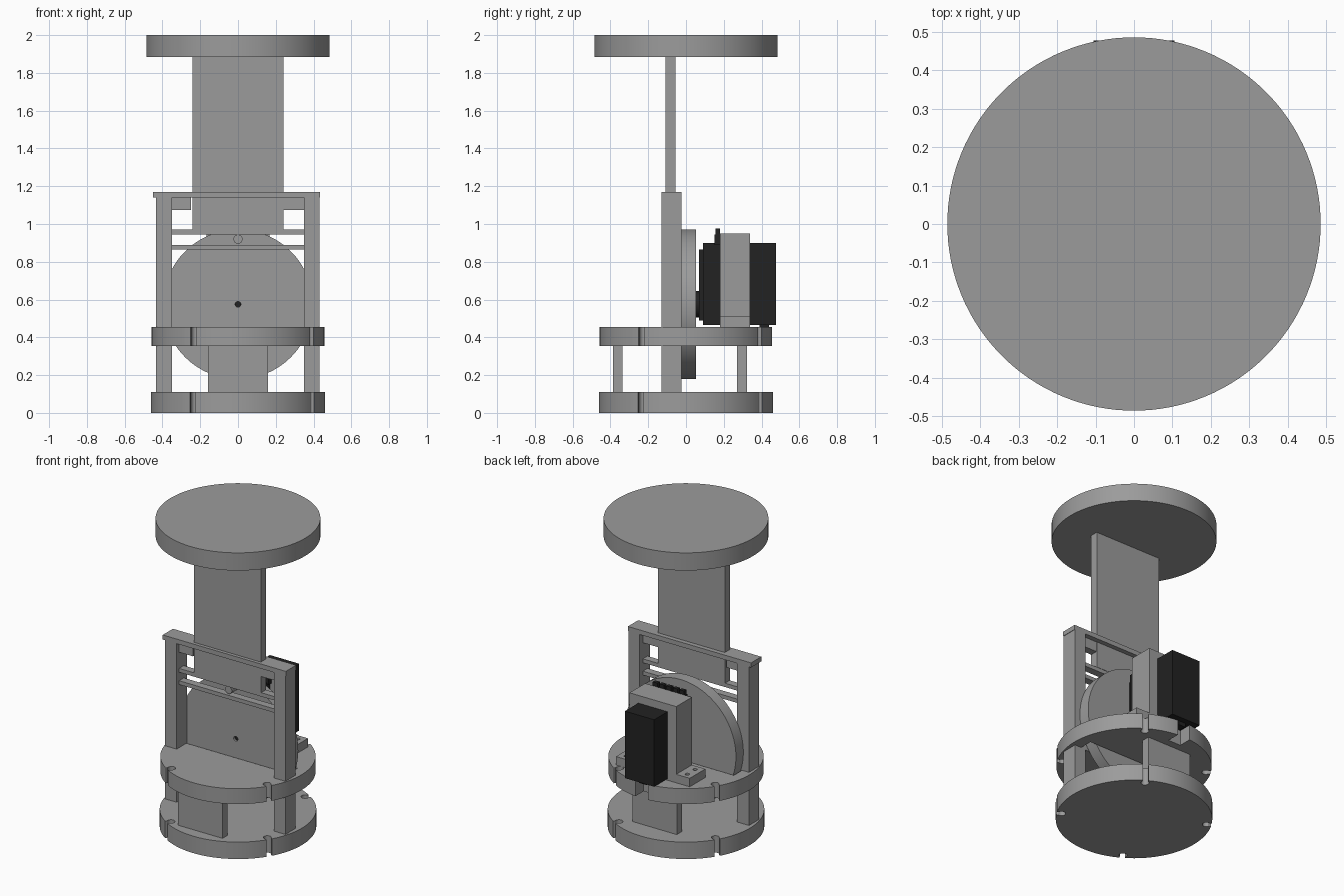
import bpy, bmesh, math
from mathutils import Matrix, Vector

if "Cube" in bpy.data.objects:
    bpy.data.objects.remove(bpy.data.objects["Cube"])


def material(name, value):
    m = bpy.data.materials.new(name)
    m.diffuse_color = (value, value, value, 1)
    m.use_nodes = True
    m.node_tree.nodes["Principled BSDF"].inputs["Base Color"].default_value = m.diffuse_color
    return m


GREY = material("mid grey", 0.33)
BLACK = material("matte black", 0.016)


def finish(name, bm, mat):
    mesh = bpy.data.meshes.new(name)
    bmesh.ops.recalc_face_normals(bm, faces=bm.faces)
    bm.to_mesh(mesh)
    bm.free()
    mesh.materials.append(mat)
    mesh.shade_smooth()
    mesh.set_sharp_from_angle(angle=math.radians(30))
    ob = bpy.data.objects.new(name, mesh)
    bpy.context.collection.objects.link(ob)
    return ob


def box(name, x, y, z, mat=GREY):
    """Box from (low, high) ranges on each axis."""
    bm = bmesh.new()
    bmesh.ops.create_cube(bm, size=1)
    for v in bm.verts:
        v.co = Vector([r[0] + (c + 0.5) * (r[1] - r[0]) for c, r in zip(v.co, (x, y, z))])
    return finish(name, bm, mat)


def cylinder(name, centre, radius, length, axis="Z", mat=GREY, sides=96):
    bm = bmesh.new()
    rot = Matrix.Rotation(math.pi / 2, 4, "X") if axis == "Y" else Matrix()
    bmesh.ops.create_cone(bm, cap_ends=True, segments=sides, radius1=radius, radius2=radius,
                          depth=length, matrix=Matrix.Translation(centre) @ rot)
    return finish(name, bm, mat)


def cut(ob, cutter):
    """Subtract the cutter, apply the result and discard the cutter."""
    cutter.hide_render = True
    mod = ob.modifiers.new("cut", "BOOLEAN")
    mod.operation, mod.solver, mod.object = "DIFFERENCE", "EXACT", cutter
    bpy.context.view_layer.update()
    deps = bpy.context.evaluated_depsgraph_get()
    mesh = bpy.data.meshes.new_from_object(ob.evaluated_get(deps))
    ob.modifiers.clear()
    ob.data = mesh
    bpy.data.objects.remove(cutter)
    mesh.shade_smooth()
    mesh.set_sharp_from_angle(angle=math.radians(30))


def notched_disc(name, radius, z0, z1):
    """Disc with four keyhole notches in the rim."""
    half, hole, inset = 0.017, 0.024, 0.03
    step = math.asin(half / radius)
    neck = math.asin(half / hole)
    pts = []
    for k in range(4):
        a = math.radians(-31.4 + 90 * k)
        c = Vector((math.cos(a), math.sin(a))) * (radius - inset)
        pts.append(Vector((math.cos(a - step), math.sin(a - step))) * radius)
        for i in range(17):
            t = a - neck - (2 * math.pi - 2 * neck) * i / 16
            pts.append(c + Vector((math.cos(t), math.sin(t))) * hole)
        for i in range(25):
            t = a + step + (math.pi / 2 - 2 * step) * i / 25
            pts.append(Vector((math.cos(t), math.sin(t))) * radius)
    bm = bmesh.new()
    face = bm.faces.new([bm.verts.new((p.x, p.y, z0)) for p in pts])
    ext = bmesh.ops.extrude_face_region(bm, geom=[face])["geom"]
    bmesh.ops.translate(bm, vec=(0, 0, z1 - z0),
                        verts=[g for g in ext if isinstance(g, bmesh.types.BMVert)])
    return finish(name, bm, GREY)


# Base and middle deck, with a wheel slot and a rear cable cut in the deck
notched_disc("base_disc", 0.461, 0, 0.11)
deck = notched_disc("middle_deck", 0.457, 0.355, 0.455)
cut(deck, box("wheel_slot_cutter", (-0.385, 0.385), (-0.03, 0.06), (0.3, 0.5)))
cut(deck, box("cable_cutter", (-0.045, 0.045), (0.37, 0.6), (0.3, 0.5)))

# Panels holding the deck above the base
box("front_support_panel", (-0.16, 0.16), (-0.387, -0.335), (0.11, 0.355))
box("rear_support_panel", (-0.16, 0.16), (0.27, 0.323), (0.11, 0.355))

# Guide frame
box("left_post", (-0.435, -0.35), (-0.13, -0.025), (0.11, 1.14))
box("right_post", (0.35, 0.432), (-0.13, -0.025), (0.11, 1.14))
top_bar = box("frame_top_bar", (-0.45, 0.435), (-0.13, -0.025), (1.14, 1.17))
cut(top_bar, box("neck_slot_cutter", (-0.24, 0.24), (-0.108, -0.055), (1.1, 1.2)))
for label, z in (("lower", 0.865), ("upper", 0.945)):
    box(label + "_cross_bar", (-0.35, 0.35), (-0.105, -0.057), (z, z + 0.025))
for label, x in (("left", (-0.35, -0.25)), ("right", (0.24, 0.35))):
    box(label + "_corner_block", x, (-0.105, -0.057), (1.075, 1.14))

# Sliding neck and top platform
box("neck_plate", (-0.24, 0.24), (-0.108, -0.055), (0.97, 1.885))
cylinder("top_platform", (0, 0, 1.9425), 0.485, 0.115, sides=128)

# Drive wheel with crank pin and shaft
wheel = cylinder("drive_wheel", (0, 0.015, 0.575), 0.396, 0.076, "Y", sides=128)
cut(wheel, cylinder("bore_cutter", (0, 0.015, 0.575), 0.015, 0.2, "Y", sides=24))
cylinder("crank_pin", (0, -0.06, 0.92), 0.024, 0.075, "Y", sides=32)
cylinder("motor_shaft", (0, 0.035, 0.575), 0.0148, 0.09, "Y", BLACK, 24)
cylinder("motor_hub", (0, 0.065, 0.575), 0.07, 0.024, "Y", BLACK, 48)

# Motor: gearbox in front of the bracket, body behind it
box("gearbox_face", (-0.09, 0.09), (0.068, 0.092), (0.49, 0.865), BLACK)
box("gearbox", (-0.105, 0.105), (0.09, 0.18), (0.465, 0.9), BLACK)
box("motor_body", (-0.105, 0.105), (0.34, 0.477), (0.465, 0.9), BLACK)
box("motor_cable", (-0.025, 0.025), (0.39, 0.44), (0.44, 0.465), BLACK)
box("terminal_strip", (-0.115, 0.115), (0.15, 0.18), (0.89, 0.945), BLACK)
for i in range(5):
    x = -0.096 + i * 0.048
    box("terminal_tooth", (x - 0.017, x + 0.017), (0.155, 0.18), (0.94, 0.975), BLACK)

# Motor bracket with two screwed feet
box("motor_bracket", (-0.168, 0.168), (0.18, 0.34), (0.455, 0.95))
for label, s in (("left", -1), ("right", 1)):
    foot = box(label + "_bracket_foot", sorted((s * 0.168, s * 0.265)), (0.18, 0.34), (0.455, 0.51))
    for y in (0.22, 0.30):
        cut(foot, cylinder("screw_cutter", (s * 0.22, y, 0.5), 0.013, 0.06, sides=20))
